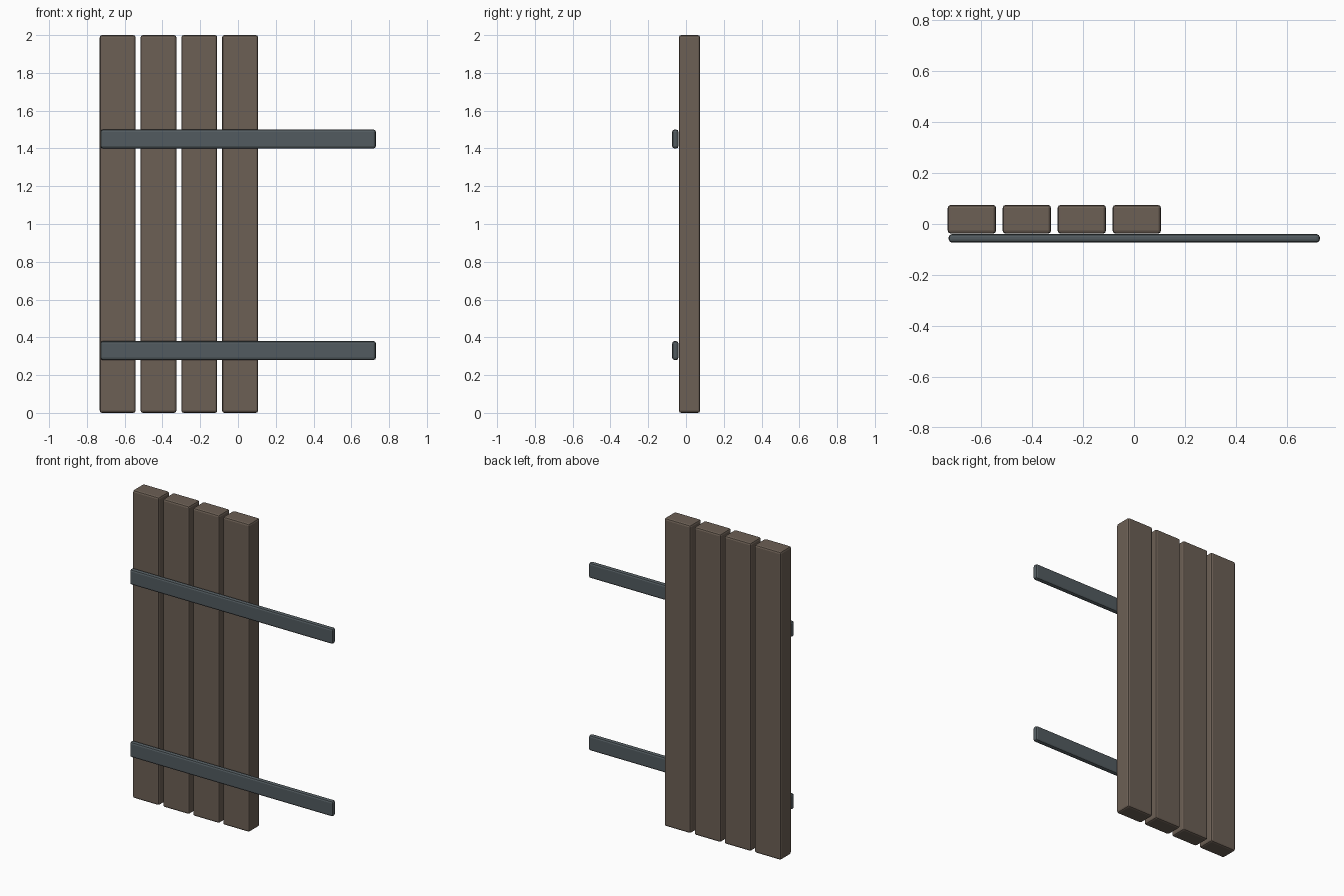
import bpy

if "Cube" in bpy.data.objects:
    bpy.data.objects.remove(bpy.data.objects["Cube"])


def material(name, color):
    m = bpy.data.materials.new(name)
    m.diffuse_color = (*color, 1)
    m.use_nodes = True
    m.node_tree.nodes["Principled BSDF"].inputs["Base Color"].default_value = m.diffuse_color
    return m


wood = material("weathered_wood", (0.15, 0.115, 0.09))
steel = material("dark_metal", (0.085, 0.105, 0.115))


def bevelled_box(name, lo, hi, bevel, mat):
    """Box between two corners with rounded edges."""
    bpy.ops.mesh.primitive_cube_add(
        size=1, location=[(a + b) / 2 for a, b in zip(lo, hi)])
    ob = bpy.context.object
    ob.name = name
    ob.scale = [b - a for a, b in zip(lo, hi)]
    bpy.ops.object.transform_apply(location=False, rotation=False, scale=True)
    mod = ob.modifiers.new("rounded_edges", "BEVEL")
    mod.width = bevel
    mod.segments = 2
    ob.data.materials.append(mat)
    return ob


# Upright planks, evenly spaced with narrow gaps
WIDTH, PITCH, LEFT = 0.19, 0.216, -0.732
for i in range(4):
    x = LEFT + i * PITCH
    bevelled_box(f"plank_{i + 1}", (x, -0.038, 0), (x + WIDTH, 0.075, 2), 0.012, wood)

# Horizontal straps across the front, running past the planks
for name, z in (("lower_strap", 0.28), ("upper_strap", 1.40)):
    bevelled_box(name, (-0.728, -0.073, z), (0.73, -0.040, z + 0.10), 0.012, steel)
